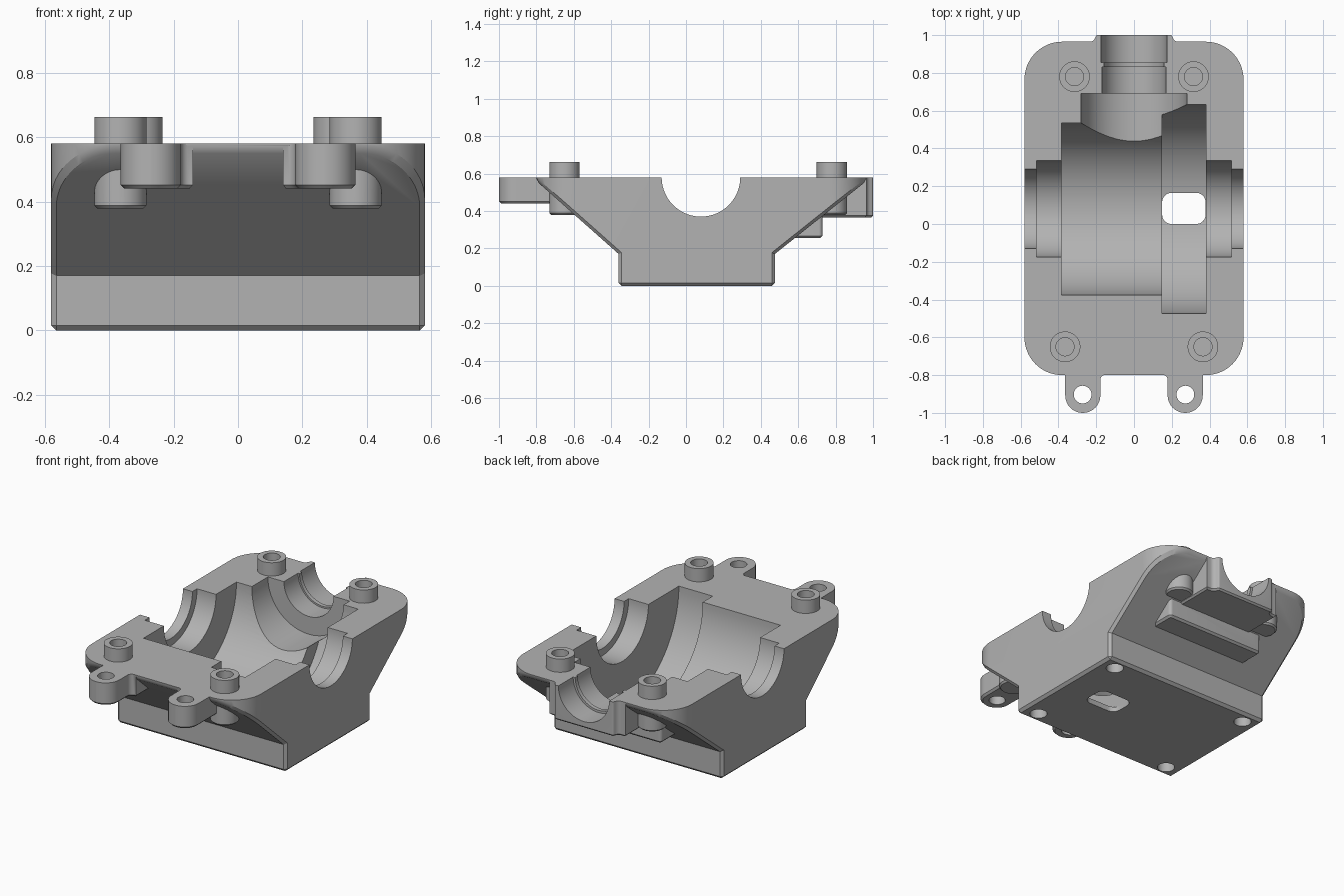
import bpy, bmesh, math
from mathutils import Vector, Matrix

cube = bpy.data.objects.get("Cube")
if cube:
    bpy.data.objects.remove(cube, do_unlink=True)

TOP = 0.58       # split plane of the housing
AXLE_Y = 0.08    # position of the cross axle

grey = bpy.data.materials.new("plain_grey")
grey.use_nodes = True
grey.diffuse_color = (0.45, 0.45, 0.45, 1)
grey.node_tree.nodes["Principled BSDF"].inputs["Base Color"].default_value = (0.45, 0.45, 0.45, 1)


def finish(bm, name):
    bmesh.ops.recalc_face_normals(bm, faces=bm.faces)
    mesh = bpy.data.meshes.new(name)
    bm.to_mesh(mesh)
    bm.free()
    mesh.materials.append(grey)
    obj = bpy.data.objects.new(name, mesh)
    bpy.context.collection.objects.link(obj)
    return obj


def rounded(corners, steps=8):
    """Outline with filleted corners from (u, v, radius) entries."""
    out = []
    for i, (u, v, r) in enumerate(corners):
        p = Vector((u, v))
        if r == 0:
            out.append(p)
            continue
        a = (Vector(corners[i - 1][:2]) - p).normalized()
        b = (Vector(corners[(i + 1) % len(corners)][:2]) - p).normalized()
        half = a.angle(b) / 2
        centre = p + (a + b).normalized() * (r / math.sin(half))
        start = p + a * (r / math.tan(half)) - centre
        end = p + b * (r / math.tan(half)) - centre
        sweep = math.atan2(start.x * end.y - start.y * end.x, start.dot(end))
        for k in range(steps + 1):
            out.append(centre + Matrix.Rotation(sweep * k / steps, 2) @ start)
    return out


def prism(name, outline, lo, hi, axis="z", chamfer=0):
    bm = bmesh.new()
    place = (lambda p: (lo, p[0], p[1])) if axis == "x" else (lambda p: (p[0], p[1], lo))
    base = bm.faces.new([bm.verts.new(place(p)) for p in outline])
    moved = bmesh.ops.extrude_face_region(bm, geom=[base])["geom"]
    shift = Vector((hi - lo, 0, 0)) if axis == "x" else Vector((0, 0, hi - lo))
    bmesh.ops.translate(bm, verts=[g for g in moved if isinstance(g, bmesh.types.BMVert)], vec=shift)
    bmesh.ops.recalc_face_normals(bm, faces=bm.faces)
    if chamfer:
        rim = [e for e in bm.edges if all(abs(v.co.z - lo) < 1e-5 for v in e.verts)]
        bmesh.ops.bevel(bm, geom=rim, offset=chamfer, segments=1, affect="EDGES")
    return finish(bm, name)


def box(name, x, y0, y1, z0, z1, r, chamfer=0):
    pts = rounded([(-x, y0, 0), (x, y0, 0), (x, y1, r), (-x, y1, r)])
    return prism(name, pts, z0, z1, chamfer=chamfer)


def cylinder(name, radius, lo, hi, axis, u=0, v=0, segments=96, chamfer=0):
    """Cylinder from lo to hi along an axis; u and v are its other coordinates."""
    bm = bmesh.new()
    bmesh.ops.create_cone(bm, cap_ends=True, segments=segments, radius1=radius,
                          radius2=radius, depth=hi - lo)
    if chamfer:
        rim = [e for e in bm.edges if all(w.co.z < 0 for w in e.verts)]
        bmesh.ops.bevel(bm, geom=rim, offset=chamfer, segments=1, affect="EDGES")
    mid = (lo + hi) / 2
    turn, at = {"x": (Matrix.Rotation(math.pi / 2, 4, "Y"), (mid, u, v)),
                "y": (Matrix.Rotation(math.pi / 2, 4, "X"), (u, mid, v)),
                "z": (Matrix.Identity(4), (u, v, mid))}[axis]
    bmesh.ops.transform(bm, matrix=Matrix.Translation(at) @ turn, verts=bm.verts)
    return finish(bm, name)


def combine(target, tool, operation):
    mod = target.modifiers.new("combine", "BOOLEAN")
    mod.operation, mod.solver, mod.object = operation, "EXACT", tool
    bpy.context.view_layer.objects.active = target
    bpy.ops.object.modifier_apply(modifier=mod.name)
    bpy.data.objects.remove(tool, do_unlink=True)


# Main body: tapered side profile trimmed by the rounded plan outline
profile = [(-0.36, 0), (0.475, 0), (0.475, 0.17), (0.99, TOP), (-0.822, TOP), (-0.36, 0.17)]
housing = prism("gearbox_lower_housing", profile, -0.7, 0.7, "x")
plan = rounded([(-0.58, -0.8, 0.2), (0.58, -0.8, 0.2), (0.58, 0.965, 0.2), (-0.58, 0.965, 0.2)], 16)
combine(housing, prism("plan_trim", plan, -0.2, 1), "INTERSECT")

# Soften the outer convex edges below the split plane
bm = bmesh.new()
bm.from_mesh(housing.data)
sharp = [e for e in bm.edges if len(e.link_faces) == 2 and e.calc_face_angle_signed() > 0.45
         and not all(v.co.z > TOP - 0.001 for v in e.verts)]
bmesh.ops.bevel(bm, geom=sharp, offset=0.016, segments=1, affect="EDGES", clamp_overlap=True)
bm.to_mesh(housing.data)
bm.free()

# Rear shaft port and the step beneath it
combine(housing, box("port_step", 0.34, 0.5, 0.73, 0.255, 0.42, 0.02, 0.012), "UNION")
port = rounded([(-0.26, 0.6, 0), (0.26, 0.6, 0), (0.26, 0.965, 0), (0.215, 0.965, 0.03),
                (0.2, 1, 0.012), (-0.2, 1, 0.012), (-0.215, 0.965, 0.03), (-0.26, 0.965, 0)], 4)
combine(housing, prism("port_block", port, 0.365, TOP, chamfer=0.01), "UNION")

# Front mounting ears and screw bosses, mirrored left and right
bosses = [(0.365, -0.65), (0.315, 0.78)]
for s in (-1, 1):
    ear = rounded([(s * 0.178, -1, 0.092), (s * 0.364, -1, 0.092), (s * 0.364, -0.62, 0),
                   (s * 0.14, -0.62, 0), (s * 0.14, -0.797, 0), (s * 0.178, -0.797, 0.03)])
    combine(housing, prism("ear", ear, 0.44, TOP, chamfer=0.012), "UNION")
    for x, y in bosses:
        combine(housing, cylinder("boss", 0.081, 0.378, 0.662, "z", s * x, y, 48, 0.01), "UNION")

# Axle seats and gear chambers along x
for radius, lo, hi in [(0.21, -0.7, 0.7), (0.255, -0.515, 0.515),
                       (0.455, -0.385, 0.2), (0.553, 0.148, 0.38)]:
    combine(housing, cylinder("chamber", radius, lo, hi, "x", AXLE_Y, TOP), "DIFFERENCE")

# Rear shaft bore along y, with its retaining lip
for radius, lo, hi in [(0.28, AXLE_Y, 0.692), (0.16, 0.5, 1.2),
                       (0.17, 0.6, 0.83), (0.174, 0.855, 1.2)]:
    combine(housing, cylinder("bore", radius, lo, hi, "y", 0, TOP), "DIFFERENCE")

# Rounded window through the floor
window = rounded([(0.149, 0, 0.05), (0.379, 0, 0.05), (0.379, 0.165, 0.05), (0.149, 0.165, 0.05)])
combine(housing, prism("window", window, -0.1, 0.2), "DIFFERENCE")

# Ear holes, blind boss holes and blind floor holes
for s in (-1, 1):
    combine(housing, cylinder("ear_hole", 0.047, 0.3, 0.8, "z", s * 0.272, -0.903, 32), "DIFFERENCE")
    for x, y in bosses:
        combine(housing, cylinder("boss_hole", 0.048, 0.43, 0.8, "z", s * x, y, 32), "DIFFERENCE")
    for y in (-0.285, 0.4):
        combine(housing, cylinder("floor_hole", 0.05, -0.1, 0.2, "z", s * 0.48, y, 32), "DIFFERENCE")

# One material, smooth curves with crisp edges
housing.data.materials.clear()
housing.data.materials.append(grey)
for face in housing.data.polygons:
    face.material_index = 0
bpy.ops.object.select_all(action="DESELECT")
housing.select_set(True)
bpy.context.view_layer.objects.active = housing
bpy.ops.object.shade_smooth_by_angle(angle=math.radians(28))
